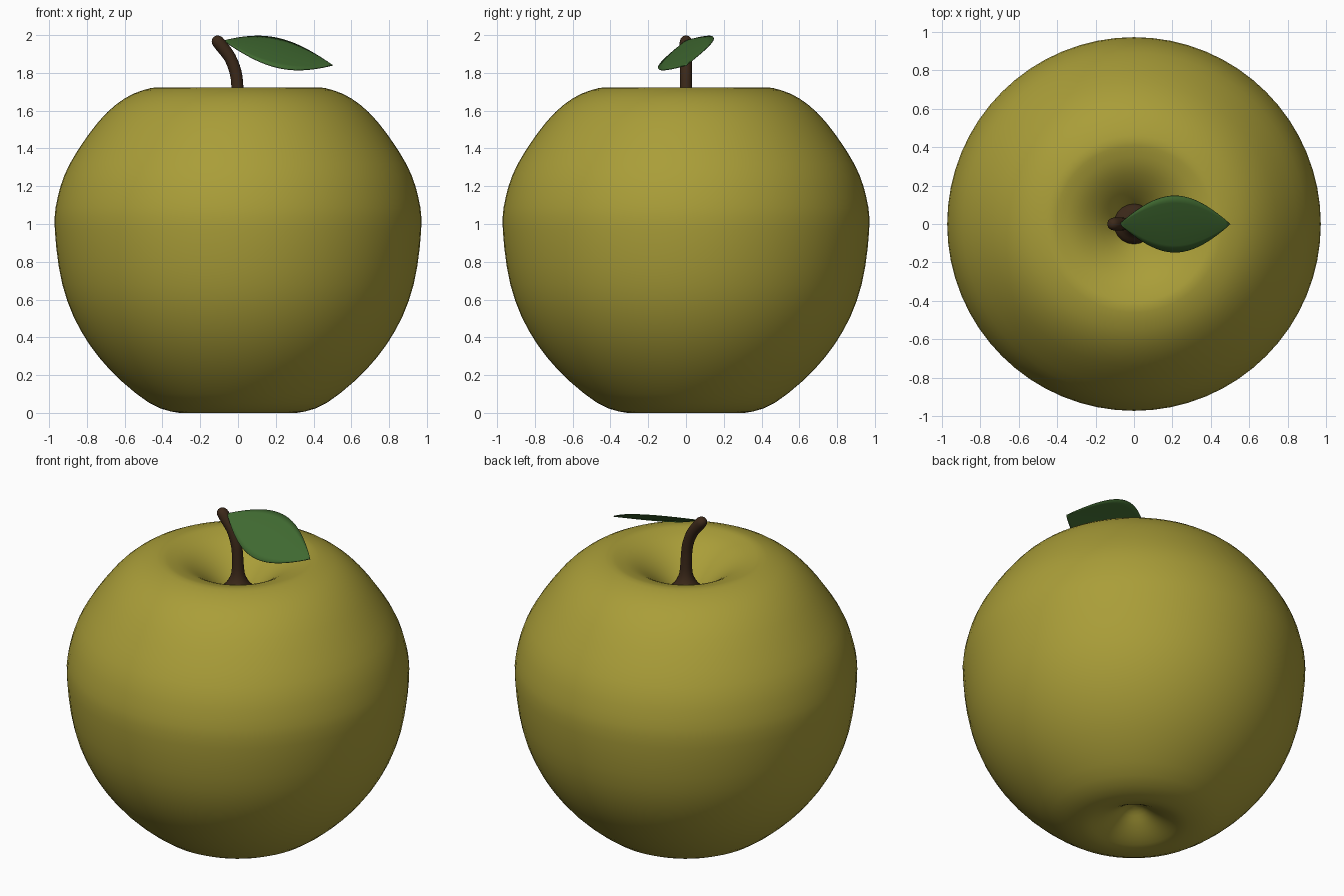
import bpy, bmesh, math
from mathutils import Vector

if "Cube" in bpy.data.objects:
    bpy.data.objects.remove(bpy.data.objects["Cube"])


def spline(points, steps):
    """Catmull-Rom interpolation through points of any dimension."""
    pts = [Vector(p) for p in points]
    pts = [2 * pts[0] - pts[1]] + pts + [2 * pts[-1] - pts[-2]]
    out = []
    for i in range(1, len(pts) - 2):
        a, b, c, d = pts[i - 1:i + 3]
        for s in range(steps):
            t = s / steps
            out.append(0.5 * (2 * b + (c - a) * t + (2 * a - 5 * b + 4 * c - d) * t * t
                              + (3 * b - a - 3 * c + d) * t ** 3))
    return out + [pts[-2]]


def finish(name, bm, color):
    bmesh.ops.remove_doubles(bm, verts=bm.verts, dist=1e-5)
    bmesh.ops.recalc_face_normals(bm, faces=bm.faces)
    mesh = bpy.data.meshes.new(name)
    bm.to_mesh(mesh)
    bm.free()
    mesh.shade_smooth()
    mat = bpy.data.materials.new(name + "_colour")
    mat.diffuse_color = (*color, 1)
    mat.use_nodes = True
    mat.node_tree.nodes["Principled BSDF"].inputs["Base Color"].default_value = mat.diffuse_color
    mesh.materials.append(mat)
    obj = bpy.data.objects.new(name, mesh)
    bpy.context.collection.objects.link(obj)
    return obj


def bridge(bm, rows, closed):
    n = len(rows[0])
    for a, b in zip(rows, rows[1:]):
        for j in range(n if closed else n - 1):
            k = (j + 1) % n
            bm.faces.new((a[j], a[k], b[k], b[j]))


def tube(name, rings, sides, color):
    """rings: (centre, radius, tilt) where tilt leans the ring about y."""
    bm = bmesh.new()
    rows = []
    for c, r, tilt in rings:
        row = []
        for j in range(sides):
            a = 2 * math.pi * j / sides
            x, y = r * math.cos(a), r * math.sin(a)
            row.append(bm.verts.new(c + Vector((x * math.cos(tilt), y, -x * math.sin(tilt)))))
        rows.append(row)
    bridge(bm, rows, True)
    return finish(name, bm, color)


# Apple body: lathed profile with a deep top dimple and shallow bottom dimple
profile = spline([(0, 0.13), (0.05, 0.115), (0.12, 0.065), (0.21, 0.018), (0.31, 0.0),
                  (0.47, 0.053), (0.68, 0.23), (0.835, 0.44), (0.93, 0.68), (0.97, 0.97),
                  (0.955, 1.14), (0.89, 1.32), (0.74, 1.54), (0.60, 1.665), (0.46, 1.72),
                  (0.38, 1.714), (0.29, 1.68), (0.20, 1.615), (0.12, 1.53), (0.06, 1.45),
                  (0, 1.42)], 3)
tube("apple_body", [(Vector((0, 0, max(p[1], 0))), max(p[0], 0), 0) for p in profile],
     64, (0.40, 0.34, 0.04))

# Stem: flared foot, bent neck, rounded tip (x, z, radius)
path = spline([(0, 1.47, 0.115), (0, 1.52, 0.10), (0, 1.56, 0.065), (0, 1.62, 0.038),
               (-0.003, 1.72, 0.032), (-0.012, 1.80, 0.032), (-0.042, 1.88, 0.032),
               (-0.09, 1.945, 0.034), (-0.112, 1.972, 0.031), (-0.124, 1.987, 0.018),
               (-0.127, 1.991, 0)], 3)
rings = []
for i, p in enumerate(path):
    d = path[min(i + 1, len(path) - 1)] - path[max(i - 1, 0)]
    rings.append((Vector((p[0], 0, p[1])), max(p[2], 0), math.atan2(d[0], d[1])))
tube("stem", rings, 20, (0.045, 0.022, 0.01))

# Leaf: pointed blade tilted toward the front
bm = bmesh.new()
rows = []
for i in range(25):
    t = i / 24
    width = 0.147 * math.sin(math.pi * t) ** 0.95 if 0 < i < 24 else 0
    row = []
    for j in range(9):
        v = j / 4 - 1
        y = v * width
        z = 1.97 - 0.13 * t + 0.53 * y + 0.01 * math.sin(math.pi * t) * (1 - v * v)
        row.append(bm.verts.new((-0.075 + 0.575 * t, y, z)))
    rows.append(row)
bridge(bm, rows, False)
leaf = finish("leaf", bm, (0.05, 0.14, 0.03))
thick = leaf.modifiers.new("thickness", 'SOLIDIFY')
thick.thickness = 0.005
thick.offset = 0
